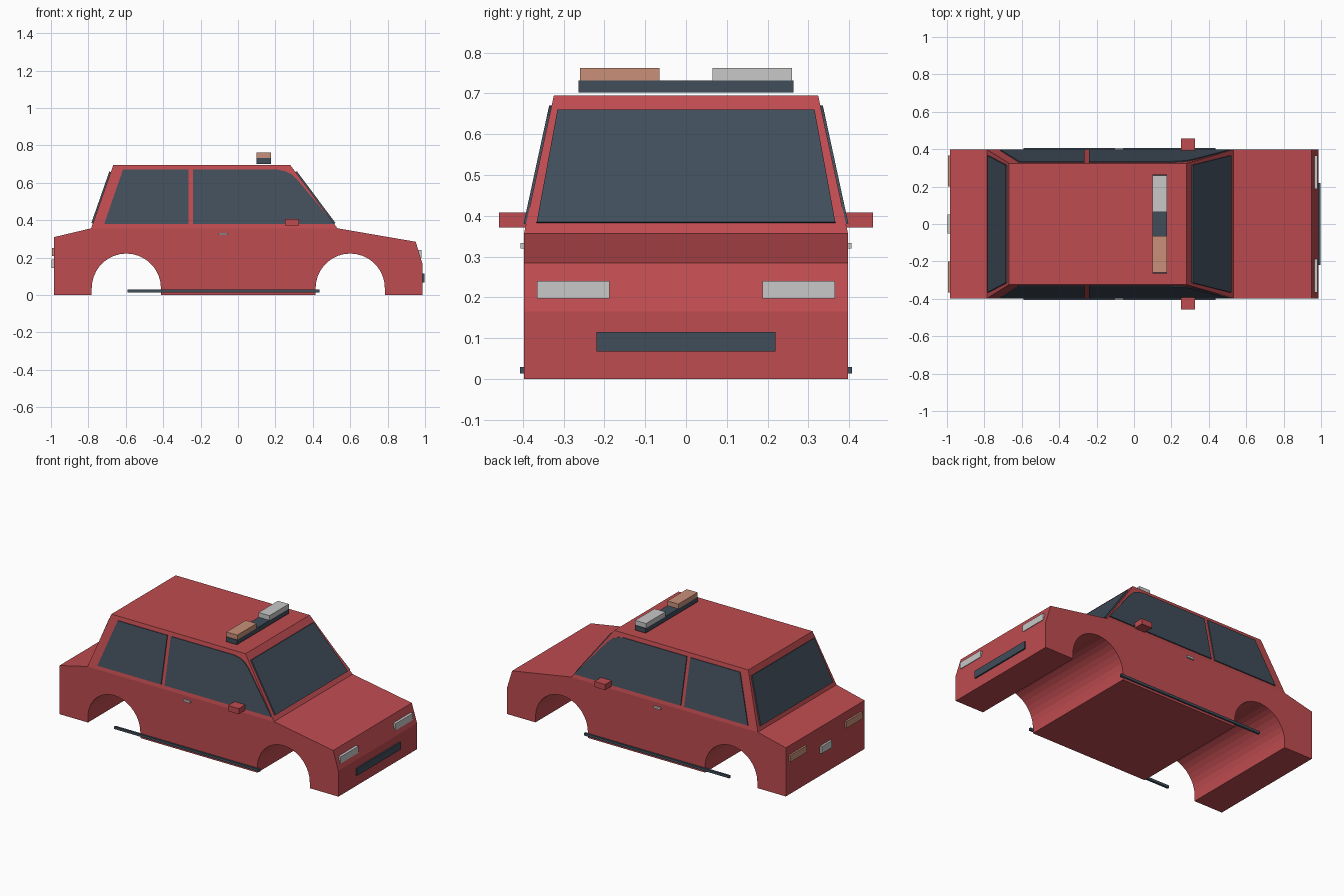
import bpy, bmesh, math
from mathutils import Vector

default = bpy.data.objects.get("Cube")
if default:
    bpy.data.objects.remove(default, do_unlink=True)


def material(name, r, g, b):
    mat = bpy.data.materials.new(name)
    mat.use_nodes = True
    mat.diffuse_color = (r, g, b, 1)
    mat.node_tree.nodes["Principled BSDF"].inputs["Base Color"].default_value = (r, g, b, 1)
    return mat


RED = material("red paint", 0.52, 0.072, 0.08)
DARK = material("dark glass", 0.052, 0.075, 0.102)
PALE = material("pale grey", 0.58, 0.58, 0.58)
ORANGE = material("soft orange", 0.58, 0.28, 0.19)


def finish(name, bm, mat):
    bmesh.ops.recalc_face_normals(bm, faces=bm.faces)
    mesh = bpy.data.meshes.new(name)
    bm.to_mesh(mesh)
    bm.free()
    mesh.materials.append(mat)
    obj = bpy.data.objects.new(name, mesh)
    bpy.context.collection.objects.link(obj)
    return obj


def box(name, mat, xs, ys, zs):
    bm = bmesh.new()
    bmesh.ops.create_cube(bm, size=1)
    for v in bm.verts:
        v.co = [(a + b) / 2 + c * (b - a) for c, (a, b) in zip(v.co, (xs, ys, zs))]
    return finish(name, bm, mat)


def pair(name, mat, xs, ys, zs):
    box("left_" + name, mat, xs, ys, zs)
    box("right_" + name, mat, xs, (-ys[1], -ys[0]), zs)


def plate(name, mat, points, offset):
    """Thin panel: a flat outline pushed outwards."""
    bm = bmesh.new()
    face = bm.faces.new([bm.verts.new(p) for p in points])
    out = bmesh.ops.extrude_face_region(bm, geom=[face], use_keep_orig=True)
    moved = [g for g in out["geom"] if isinstance(g, bmesh.types.BMVert)]
    bmesh.ops.translate(bm, verts=moved, vec=Vector(offset))
    return finish(name, bm, mat)


# Main proportions
HALF, ROOF_HALF = 0.397, 0.324
BELT, ROOF = 0.357, 0.695
BELT_BACK, BELT_FRONT = -0.785, 0.532
ROOF_BACK, ROOF_FRONT = -0.667, 0.28


def slope(z, low, high):
    return low + (high - low) * (z - BELT) / (ROOF - BELT)


def arch(cx, radius=0.185, steps=18):
    """Wheel arch outline from front to back."""
    curve = [(cx + radius * math.cos(math.pi * i / steps),
              0.037 + radius * math.sin(math.pi * i / steps)) for i in range(steps + 1)]
    return [(cx + radius, 0)] + curve + [(cx - radius, 0)]


# Body shell: lower profile with open arches, then the tapered cabin
profile = [(BELT_BACK, BELT), (BELT_FRONT, BELT), (0.95, 0.285), (0.987, 0.165), (0.987, 0)]
profile += arch(0.6) + arch(-0.597) + [(-0.983, 0), (-0.983, 0.31)]
bm = bmesh.new()
left = [bm.verts.new((x, HALF, z)) for x, z in profile]
right = [bm.verts.new((x, -HALF, z)) for x, z in profile]
bm.faces.new(left)
bm.faces.new(right[::-1])
for i in range(1, len(profile)):
    j = (i + 1) % len(profile)
    bm.faces.new((left[i], right[i], right[j], left[j]))
belt = [left[0], left[1], right[1], right[0]]
roof = [bm.verts.new((x, y, ROOF)) for x, y in (
    (ROOF_BACK, ROOF_HALF), (ROOF_FRONT, ROOF_HALF),
    (ROOF_FRONT, -ROOF_HALF), (ROOF_BACK, -ROOF_HALF))]
bm.faces.new(roof)
for i in range(4):
    j = (i + 1) % 4
    bm.faces.new((belt[i], belt[j], roof[j], roof[i]))
finish("body_shell", bm, RED)

# Side windows lying on the sloping cabin sides
rear_window = [(-0.715, 0.38), (-0.615, 0.67), (-0.265, 0.67), (-0.265, 0.38)]
front_window = [(-0.24, 0.38), (-0.24, 0.67), (0.21, 0.67), (0.25, 0.662),
                (0.285, 0.645), (0.315, 0.618), (0.515, 0.38)]
for side, label in ((1, "left"), (-1, "right")):
    for part, outline in (("rear", rear_window), ("front", front_window)):
        points = [(x, side * slope(z, HALF, ROOF_HALF), z) for x, z in outline]
        plate(f"{label}_{part}_window", DARK, points, (0, side * 0.006, 0.001))

# Windscreen and rear glass
for name, low, high, push in (("windscreen", BELT_FRONT, ROOF_FRONT, 0.008),
                              ("rear_glass", BELT_BACK, ROOF_BACK, -0.008)):
    points = [(slope(z, low, high), y, z) for y, z in (
        (-0.366, 0.382), (0.366, 0.382), (0.315, 0.658), (-0.315, 0.658))]
    plate(name, DARK, points, (push, 0, 0.003))

# Roof light bar
box("light_bar_base", DARK, (0.1, 0.177), (-0.264, 0.264), (0.702, 0.732))
box("left_beacon", PALE, (0.1, 0.177), (0.065, 0.26), (0.732, 0.762))
box("right_beacon", ORANGE, (0.1, 0.177), (-0.26, -0.065), (0.732, 0.762))

# Side fittings
pair("mirror", RED, (0.25, 0.326), (0.385, 0.458), (0.372, 0.408))
pair("door_handle", PALE, (-0.105, -0.055), (0.392, 0.406), (0.32, 0.333))
pair("sill_strip", DARK, (-0.59, 0.435), (0.394, 0.407), (0.014, 0.03))

# Front and rear fittings
pair("headlight", PALE, (0.958, 0.981), (0.187, 0.365), (0.197, 0.24))
box("grille", DARK, (0.985, 0.996), (-0.22, 0.22), (0.068, 0.115))
pair("tail_light", ORANGE, (-0.994, -0.98), (0.2, 0.365), (0.21, 0.253))
box("rear_plate", PALE, (-0.996, -0.98), (-0.052, 0.052), (0.145, 0.19))
